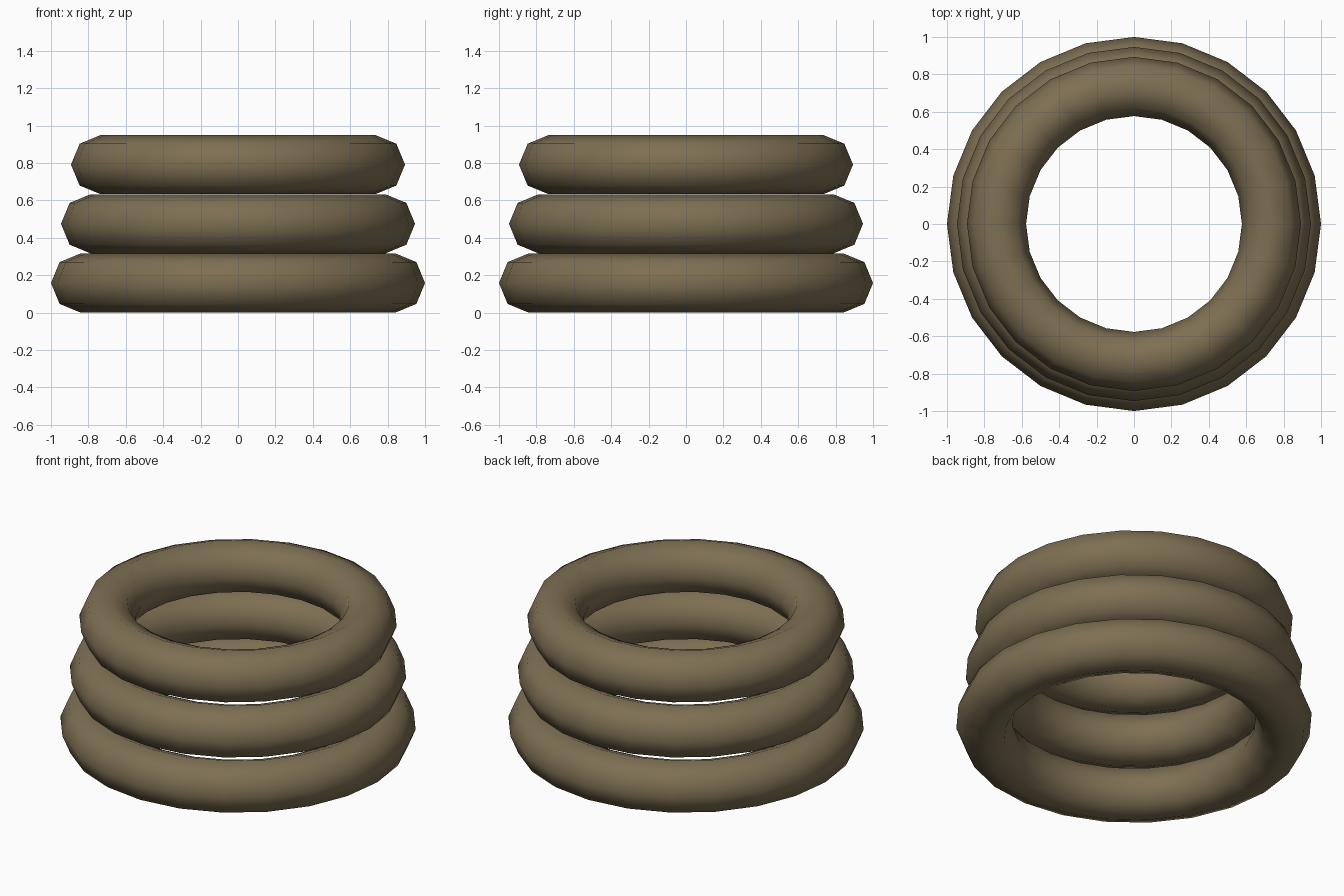
import bpy
import math

cube = bpy.data.objects.get("Cube")
if cube:
    bpy.data.objects.remove(cube, do_unlink=True)

# Single material
colour = (0.205, 0.158, 0.085, 1.0)
mat = bpy.data.materials.new("khaki_brown")
mat.use_nodes = True
mat.diffuse_color = colour
bsdf = next(n for n in mat.node_tree.nodes if n.type == 'BSDF_PRINCIPLED')
bsdf.inputs["Base Color"].default_value = colour
bsdf.inputs["Roughness"].default_value = 0.8

# Stack of three rings, each narrower than the one below
TUBE = 0.158
SPACING = 0.3165
for i, name in enumerate(("bottom_ring", "middle_ring", "top_ring")):
    bpy.ops.mesh.primitive_torus_add(
        major_segments=24, minor_segments=8,
        major_radius=0.842 - 0.0535 * i, minor_radius=TUBE,
        location=(0, 0, TUBE + SPACING * i))
    ring = bpy.context.object
    ring.name = name
    ring.data.materials.append(mat)
    bpy.ops.object.shade_smooth_by_angle(angle=math.radians(60))
